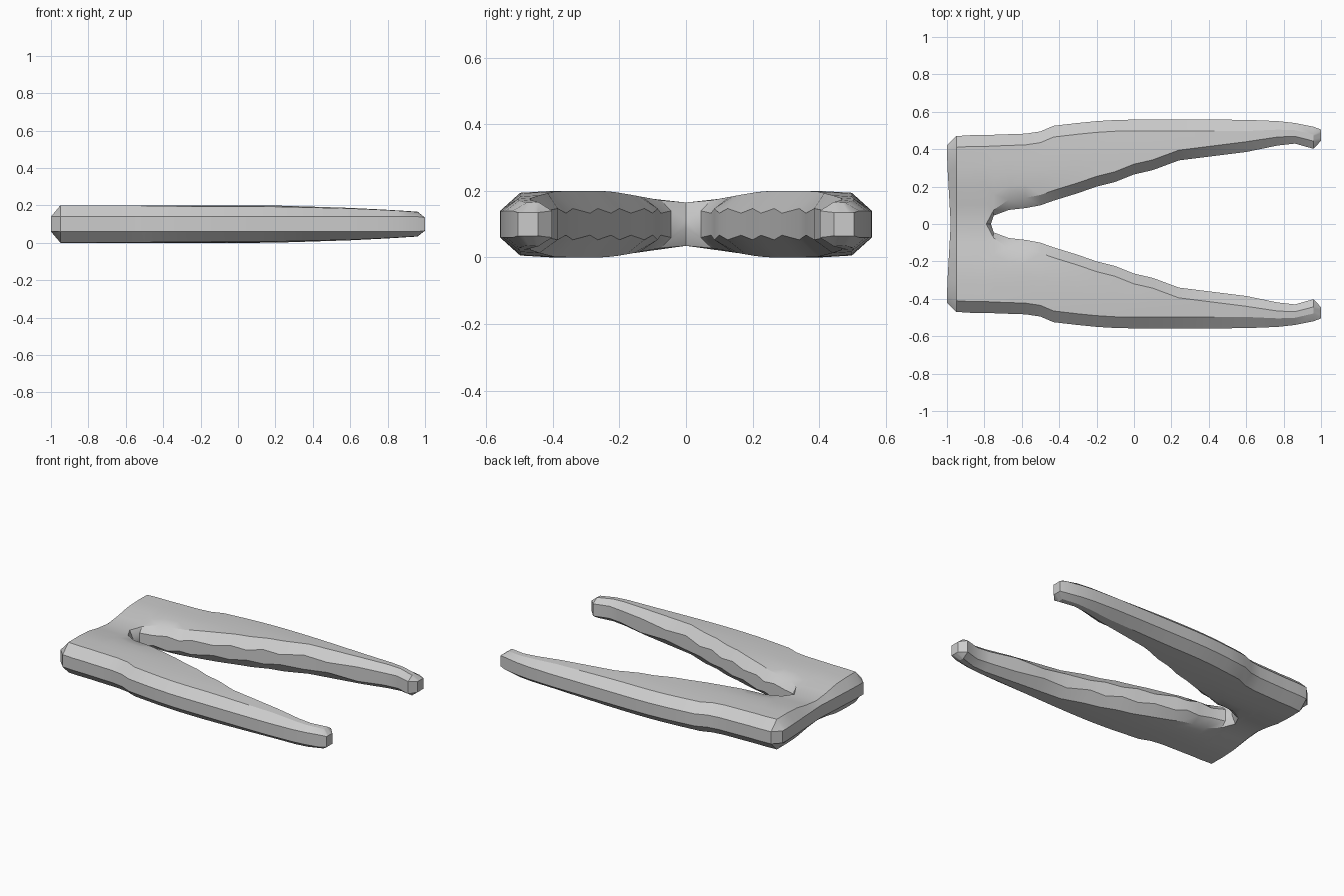
import bpy
import bmesh
import math

cube = bpy.data.objects.get("Cube")
if cube:
    bpy.data.objects.remove(cube, do_unlink=True)

grey = bpy.data.materials.new("plain grey")
grey.use_nodes = True
tone = (0.6, 0.6, 0.6, 1)
grey.diffuse_color = tone
grey.node_tree.nodes["Principled BSDF"].inputs["Base Color"].default_value = tone

MID = 0.1       # height of the horizontal symmetry plane
WALL = 0.04     # half height of the upright side walls
COLUMNS = 5     # points across the broad face

# Cross-sections of one arm: x, outer y, inner y, half height
sections = [
    (-1, .42, 0, .04), (-.95, .47, 0, .1), (-.87, .475, 0, .1),
    (-.79, .475, 0, .1), (-.75, .477, .045, .1), (-.67, .48, .075, .1),
    (-.58, .483, .085, .1), (-.5, .495, .1, .1), (-.43, .525, .125, .1),
    (-.3, .54, .165, .1), (-.2, .55, .2, .1), (-.1, .556, .225, .1),
    (0, .558, .265, .1), (.1, .558, .288, .1), (.24, .558, .34, .098),
    (.4, .558, .36, .094), (.6, .557, .385, .089), (.77, .55, .42, .082),
    (.86, .54, .43, .077), (.96, .52, .402, .069), (1, .505, .445, .035),
]


def surface_half_height(y, half):
    """Thin at the middle of the bridge, full along the arms."""
    t = min(y / 0.27, 1)
    swell = t * t * (3 - 2 * t)
    edge = max(0, y - 0.4) * 0.06
    return half * (0.65 + 0.35 * swell) - edge


def upper_points(i, section):
    """Upper half of a cross-section, from the outer to the inner wall."""
    x, outer, inner, half = section
    end = i in (0, len(sections) - 1)
    width = outer - inner
    out_edge = outer - min(0.06, width * (0.1 if end else 0.35))
    in_edge = inner
    if inner > 0:
        in_edge += min(0.055, width * (0.1 if end else 0.35))
    if i == 4:
        in_edge = inner + 0.03
    wall = min(WALL, half)
    points = [(x, outer, wall)]
    for c in range(COLUMNS):
        y = out_edge + (in_edge - out_edge) * c / (COLUMNS - 1)
        h = half if end else surface_half_height(y, half)
        dx = 0.02 * max(0, 1 - y / 0.35) if i == 0 else 0
        points.append((x + dx, y, h))
    # scalloped inner wall, pinched at the crotch
    scallop = 0.007 * (-1) ** i if 4 < i < 17 else 0
    crotch = i == 3
    points.append((x + (0.025 if crotch else 0.02 if i == 0 else 0), inner,
                   0.012 if crotch else wall + scallop))
    return points


bm = bmesh.new()
uppers, lowers = [], []
for i, section in enumerate(sections):
    pts = upper_points(i, section)
    uppers.append([bm.verts.new((x, y, MID + h)) for x, y, h in pts])
    lowers.append([bm.verts.new((x, y, MID - h)) for x, y, h in pts])

rings = [u + low[::-1] for u, low in zip(uppers, lowers)]
for a, b in zip(rings, rings[1:]):
    for j in range(len(a)):
        k = (j + 1) % len(a)
        quad = (a[j], b[j], b[k], a[k])
        # leave the mirror plane open
        if any(v.co.y > 0.001 for v in quad):
            bm.faces.new(quad)

# End caps
for end in (0, -1):
    u, low = uppers[end], lowers[end]
    for j in range(len(u) - 1):
        bm.faces.new((u[j], u[j + 1], low[j + 1], low[j]))

# Mirrored second arm, joined along the bridge
copy = bmesh.ops.duplicate(bm, geom=bm.verts[:] + bm.edges[:] + bm.faces[:])
for item in copy["geom"]:
    if isinstance(item, bmesh.types.BMVert):
        item.co.y *= -1
bmesh.ops.remove_doubles(bm, verts=bm.verts[:], dist=0.0005)
loose = [v for v in bm.verts if not v.link_faces]
bmesh.ops.delete(bm, geom=loose, context="VERTS")
bmesh.ops.recalc_face_normals(bm, faces=bm.faces[:])

mesh = bpy.data.meshes.new("forked_frame")
bm.to_mesh(mesh)
bm.free()
mesh.materials.append(grey)
frame = bpy.data.objects.new("forked_frame", mesh)
bpy.context.collection.objects.link(frame)
bpy.context.view_layer.objects.active = frame
frame.select_set(True)
bpy.ops.object.shade_smooth_by_angle(angle=math.radians(30))
